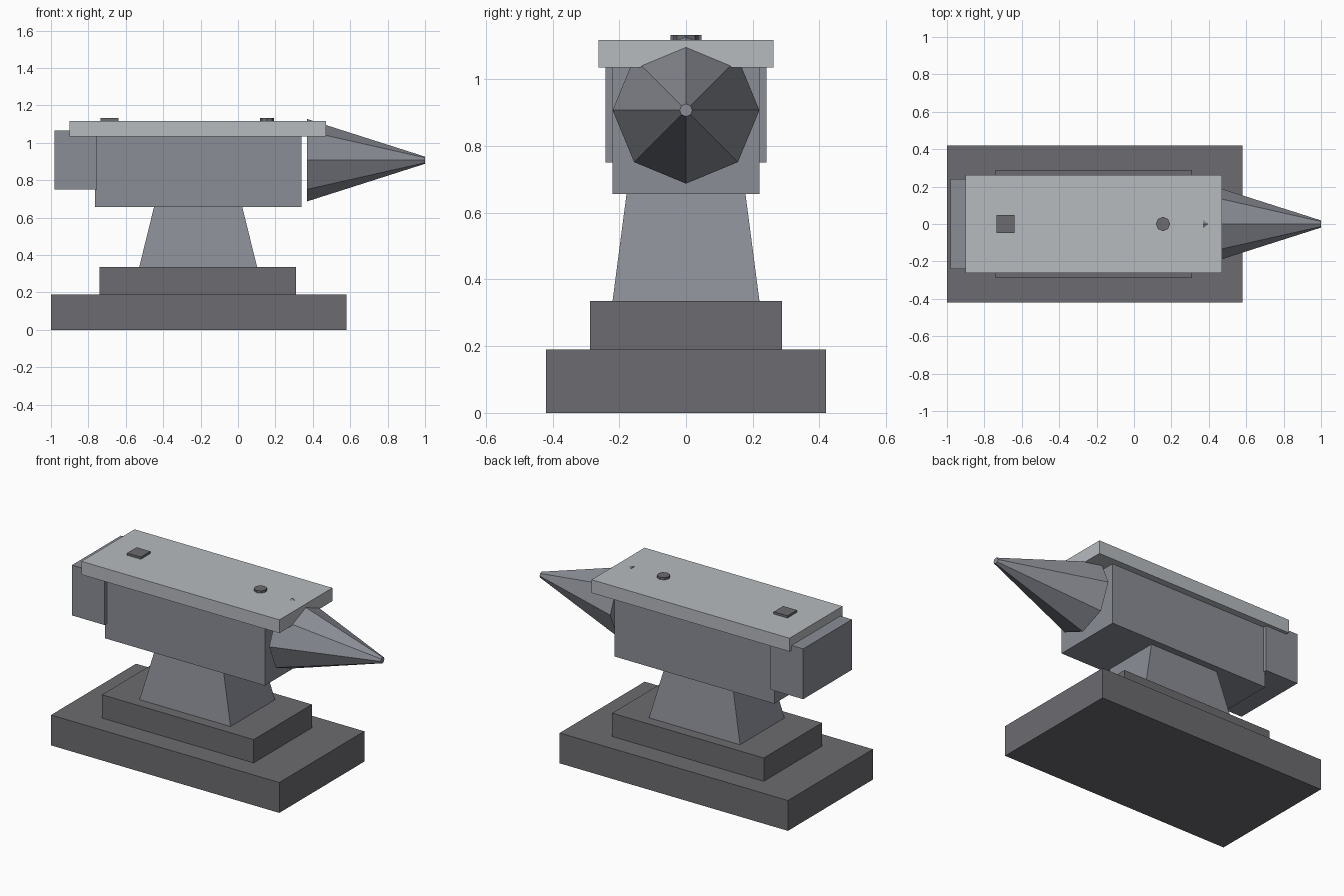
import bpy
import bmesh
from math import pi
from mathutils import Matrix, Vector

default = bpy.data.objects.get("Cube")
if default:
    bpy.data.objects.remove(default, do_unlink=True)


def material(name, rgb):
    mat = bpy.data.materials.new(name)
    mat.use_nodes = True
    mat.diffuse_color = (*rgb, 1)
    bsdf = next(n for n in mat.node_tree.nodes if n.type == 'BSDF_PRINCIPLED')
    bsdf.inputs["Base Color"].default_value = (*rgb, 1)
    return mat


dark = material("dark iron", (0.15, 0.148, 0.163))
steel = material("grey steel", (0.26, 0.27, 0.307))
polished = material("polished steel", (0.47, 0.495, 0.52))


def finish(name, bm, mat):
    bmesh.ops.recalc_face_normals(bm, faces=bm.faces)
    mesh = bpy.data.meshes.new(name)
    bm.to_mesh(mesh)
    bm.free()
    mesh.materials.append(mat)
    obj = bpy.data.objects.new(name, mesh)
    bpy.context.collection.objects.link(obj)
    return obj


def block(name, x, half_y, z, mat, top_scale=(1, 1)):
    """Box from x and z ranges, centred on y, with an optional taper upward."""
    bm = bmesh.new()
    bmesh.ops.create_cube(bm, size=1)
    for v in bm.verts:
        if v.co.z > 0:
            v.co.x *= top_scale[0]
            v.co.y *= top_scale[1]
    size = Vector((x[1] - x[0], 2 * half_y, z[1] - z[0]))
    centre = Vector(((x[0] + x[1]) / 2, 0, (z[0] + z[1]) / 2))
    bm.transform(Matrix.Translation(centre) @ Matrix.Diagonal(size).to_4x4())
    return finish(name, bm, mat)


def spike(name, r1, r2, depth, matrix, mat):
    """Eight-sided capped cone or cylinder."""
    bm = bmesh.new()
    bmesh.ops.create_cone(bm, cap_ends=True, segments=8, radius1=r1,
                          radius2=r2, depth=depth, matrix=matrix)
    return finish(name, bm, mat)


# Stepped foot
block("base", (-1.0, 0.58), 0.42, (0, 0.19), dark)
block("base_step", (-0.74, 0.31), 0.288, (0.19, 0.336), dark)

# Tapered waist, body and heel
block("waist", (-0.528, 0.102), 0.22, (0.336, 0.656), steel, (0.75, 0.81))
block("body", (-0.765, 0.34), 0.22, (0.656, 1.035), steel)
block("heel", (-0.98, -0.754), 0.241, (0.75, 1.065), steel)

# Working face
block("face_plate", (-0.9, 0.47), 0.262, (1.035, 1.118), polished)

# Horn pointing along +x
spike("horn", 0.22, 0.019, 0.63,
      Matrix.Translation((0.685, 0, 0.907)) @ Matrix.Rotation(pi / 2, 4, 'Y'),
      steel)

# Tool holes, shown as raised dark caps
block("square_hole", (-0.735, -0.64), 0.047, (1.1, 1.132), dark)
spike("round_hole", 0.038, 0.038, 0.032,
      Matrix.Translation((0.155, 0, 1.116)), dark)
